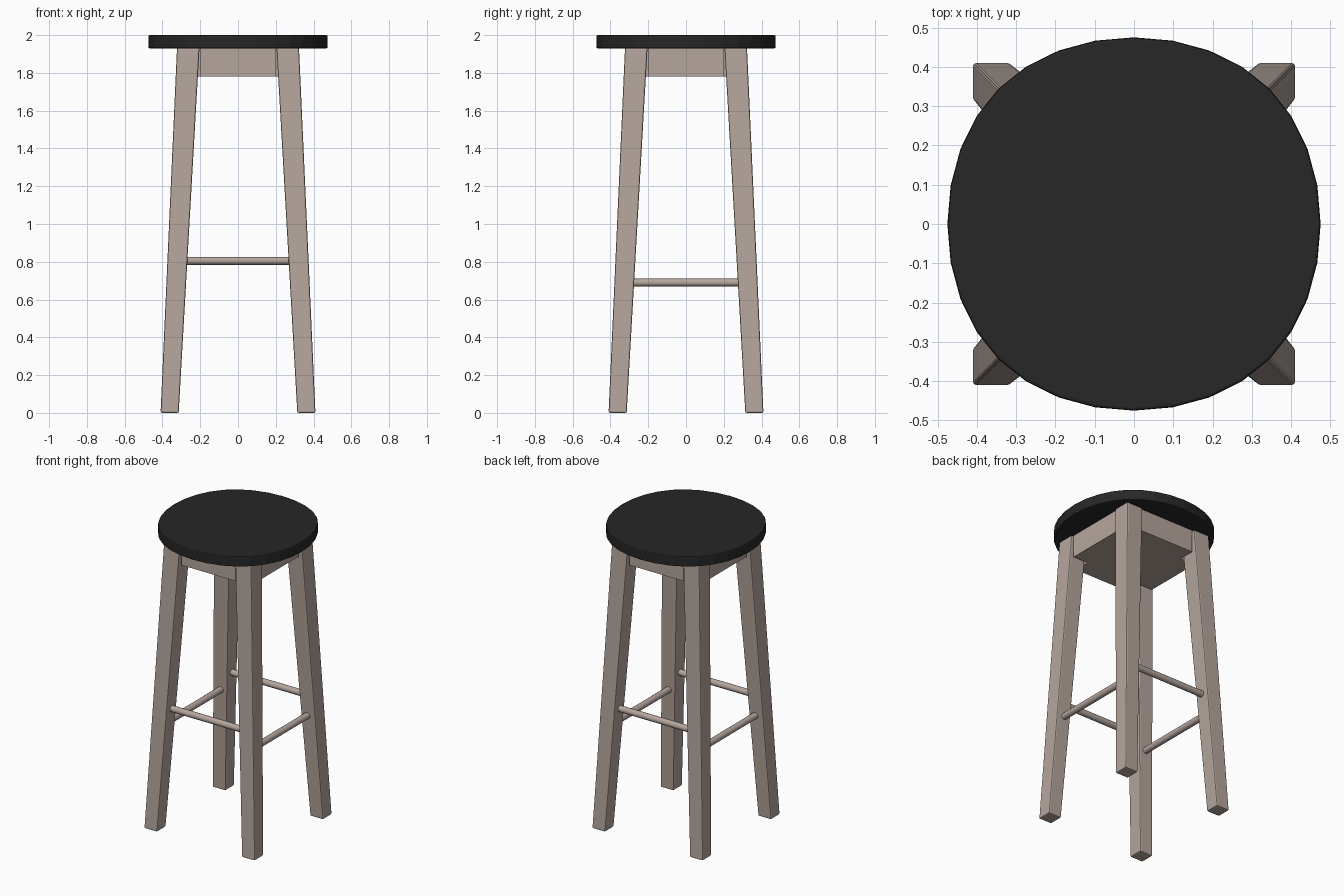
import bpy, bmesh
from math import sin, cos, pi, radians

if "Cube" in bpy.data.objects:
    bpy.data.objects.remove(bpy.data.objects["Cube"])


def material(name, rgb):
    m = bpy.data.materials.new(name)
    m.diffuse_color = (*rgb, 1)
    m.use_nodes = True
    m.node_tree.nodes["Principled BSDF"].inputs["Base Color"].default_value = m.diffuse_color
    return m


wood = material("wood", (0.46, 0.38, 0.335))
black = material("black_seat", (0.02, 0.02, 0.02))


def loft(name, bottom, top, mat, bevel=0.0):
    """Solid between two matching closed outlines of 3D points."""
    bm = bmesh.new()
    a = [bm.verts.new(p) for p in bottom]
    b = [bm.verts.new(p) for p in top]
    n = len(a)
    bm.faces.new(a[::-1])
    bm.faces.new(b)
    for i in range(n):
        j = (i + 1) % n
        bm.faces.new((a[i], a[j], b[j], b[i]))
    bmesh.ops.recalc_face_normals(bm, faces=bm.faces)
    me = bpy.data.meshes.new(name)
    bm.to_mesh(me)
    bm.free()
    me.materials.append(mat)
    ob = bpy.data.objects.new(name, me)
    bpy.context.collection.objects.link(ob)
    if bevel:
        mod = ob.modifiers.new("bevel", 'BEVEL')
        mod.width = bevel
        mod.segments = 2
        mod.limit_method = 'ANGLE'
        mod.angle_limit = radians(40)
    return ob


def rect(x0, x1, y0, y1, z):
    return [(x0, y0, z), (x1, y0, z), (x1, y1, z), (x0, y1, z)]


# Seat: 32-sided disc, very slightly squared
def seat_ring(z):
    pts = []
    for i in range(32):
        t = 2 * pi * i / 32
        r = 0.475 + 0.0125 * sin(2 * t) ** 2
        t += radians(0.9) * sin(4 * t)
        pts.append((r * cos(t), r * sin(t), z))
    return pts


loft("seat", seat_ring(1.93), seat_ring(2.0), black, 0.007)

# Splayed, tapered legs at the four corners
for fb, sy in (("front", -1), ("back", 1)):
    for lr, sx in (("left", -1), ("right", 1)):
        foot = rect(sx * 0.314, sx * 0.41, sy * 0.314, sy * 0.41, 0)
        head = rect(sx * 0.204, sx * 0.323, sy * 0.204, sy * 0.323, 1.932)
        loft(f"{fb}_{lr}_leg", foot, head, wood, 0.008)

# Solid apron block under the seat
loft("apron", rect(-0.31, 0.31, -0.2, 0.2, 1.78), rect(-0.31, 0.31, -0.2, 0.2, 1.932), wood)
for name, s in (("front_apron", -1), ("back_apron", 1)):
    loft(name, rect(-0.2, 0.2, s * 0.2, s * 0.31, 1.78),
         rect(-0.2, 0.2, s * 0.2, s * 0.31, 1.932), wood)


# Round rungs between the legs
def rung(name, loc, length, rot):
    bpy.ops.mesh.primitive_cylinder_add(vertices=16, radius=0.021, depth=length,
                                        location=loc, rotation=rot)
    ob = bpy.context.object
    ob.name = name
    ob.data.materials.append(wood)
    bpy.ops.object.shade_smooth_by_angle(angle=radians(40))


for name, s in (("front", -1), ("back", 1)):
    rung(f"{name}_rung", (0, s * 0.318, 0.805), 0.55, (0, pi / 2, 0))
for name, s in (("left", -1), ("right", 1)):
    rung(f"{name}_rung", (s * 0.322, 0, 0.69), 0.56, (pi / 2, 0, 0))
